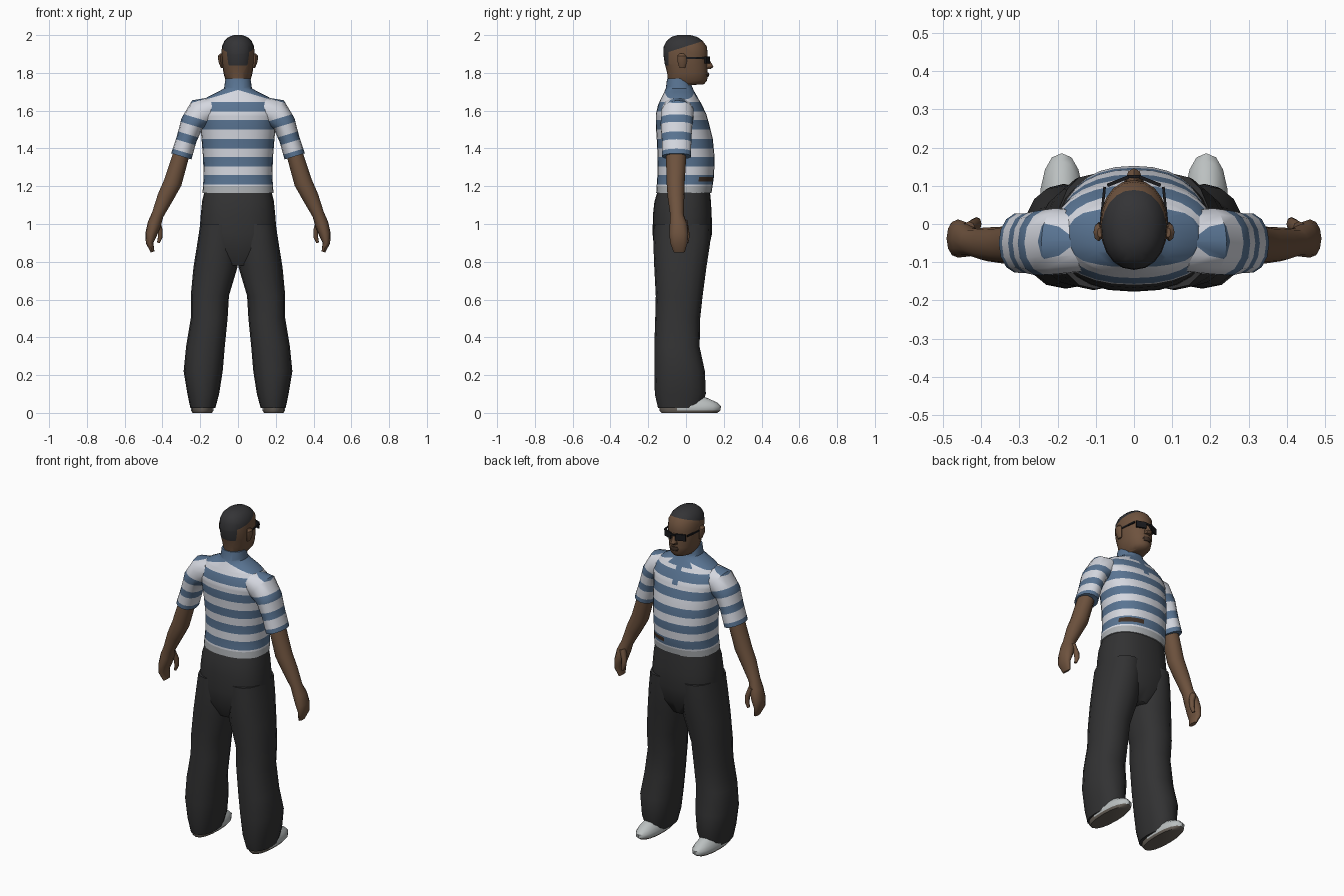
import bpy, bmesh, math
from mathutils import Vector

COLOURS = {
    "shirt_white": (0.66, 0.68, 0.74), "shirt_blue": (0.10, 0.175, 0.29),
    "hem_grey": (0.42, 0.44, 0.46), "skin": (0.155, 0.085, 0.048),
    "trouser_black": (0.032, 0.032, 0.033), "hair_black": (0.034, 0.034, 0.037),
    "shoe_grey": (0.50, 0.53, 0.53), "sole_brown": (0.14, 0.12, 0.10),
    "glasses_black": (0.01, 0.01, 0.012), "dark_brown": (0.05, 0.03, 0.02),
}
MATS = {}
for key, c in COLOURS.items():
    MATS[key] = bpy.data.materials.new(key)
    MATS[key].diffuse_color = (*c, 1)


def finish(name, bm, mats, rule=None, angle=40):
    """Turn a bmesh into a smooth object, colouring faces by rule(centre, normal)."""
    bmesh.ops.recalc_face_normals(bm, faces=bm.faces)
    if rule:
        for f in bm.faces:
            f.material_index = mats.index(rule(f.calc_center_median(), f.normal))
    me = bpy.data.meshes.new(name)
    bm.to_mesh(me)
    bm.free()
    for m in mats:
        me.materials.append(MATS[m])
    ob = bpy.data.objects.new(name, me)
    bpy.context.collection.objects.link(ob)
    bpy.ops.object.select_all(action='DESELECT')
    ob.select_set(True)
    bpy.context.view_layer.objects.active = ob
    bpy.ops.object.shade_smooth_by_angle(angle=math.radians(angle))
    return ob


def loft(frames, n, p):
    """Skin super-elliptic rings given as (centre, u axis, v axis)."""
    bm = bmesh.new()
    rows = []
    for c, u, v in frames:
        row = []
        for i in range(n):
            a = 2 * math.pi * i / n
            s = [math.copysign(abs(w) ** (2 / p), w) for w in (math.cos(a), math.sin(a))]
            row.append(bm.verts.new(c + u * s[0] + v * s[1]))
        rows.append(row)
    for r, q in zip(rows, rows[1:]):
        for i in range(n):
            j = (i + 1) % n
            bm.faces.new((r[i], r[j], q[j], q[i]))
    bm.faces.new(rows[0])
    bm.faces.new(rows[-1])
    return bm


def stack(rings, n=20, p=2.3, side=1):
    """Horizontal rings: (z, x0, x1, y0, y1)."""
    return loft([(Vector((side * (x0 + x1) / 2, (y0 + y1) / 2, z)),
                  Vector(((x1 - x0) / 2, 0, 0)), Vector((0, (y1 - y0) / 2, 0)))
                 for z, x0, x1, y0, y1 in rings], n, p)


def limb(rings, side, n=12, p=2.1):
    """Rings square to a path in the xz plane: (x, y, z, in-plane radius, y radius)."""
    cs = [Vector((side * r[0], r[1], r[2])) for r in rings]
    frames = []
    for i, r in enumerate(rings):
        t = cs[min(i + 1, len(cs) - 1)] - cs[max(i - 1, 0)]
        u = Vector((t.z, 0, -t.x)).normalized()
        frames.append((cs[i], u * r[3], Vector((0, r[4], 0))))
    return loft(frames, n, p)


def cut(bm, no, offset):
    no = Vector(no)
    bmesh.ops.bisect_plane(bm, geom=bm.verts[:] + bm.edges[:] + bm.faces[:], dist=1e-5,
                           plane_co=no * (offset / no.length_squared), plane_no=no)


def box(name, loc, size, mat, rot=(0, 0, 0)):
    bpy.ops.mesh.primitive_cube_add(size=1, location=loc, rotation=rot)
    ob = bpy.context.object
    ob.name, ob.scale = name, size
    ob.data.materials.append(MATS[mat])
    return ob


def sym(rings):
    return [(z, -w, w, a, b) for z, w, a, b in rings]


# Striped shirt body with collar, placket and hem
BANDS = [(c - 0.025, c + 0.025) for c in (1.235, 1.33, 1.425, 1.525, 1.62)]


def shirt_rule(c, n):
    if c.z + 0.3 * abs(c.x) > 1.71 or c.z > 1.71:
        return "shirt_blue"
    if c.y > 0 and c.z > 1.57 and (abs(c.x) < 0.018 or (c.z > 1.665 and abs(c.x) < 0.07)):
        return "shirt_blue"
    if 1.225 < c.z < 1.25 and 0.06 < c.x < 0.16 and c.y > 0.04:
        return "dark_brown"
    if c.z < 1.2:
        return "hem_grey"
    return "shirt_blue" if any(a < c.z < b for a, b in BANDS) else "shirt_white"


bm = stack(sym([
    (1.163, .188, -.158, .135), (1.25, .182, -.152, .148), (1.35, .185, -.150, .152),
    (1.45, .193, -.155, .142), (1.52, .200, -.160, .125), (1.58, .212, -.160, .108),
    (1.63, .200, -.148, .085), (1.67, .165, -.130, .062), (1.70, .105, -.115, .045),
    (1.718, .074, -.107, .036), (1.77, .066, -.100, .018)]), 28, 2.25)
for z in [1.2, 1.225, 1.25, 1.57, 1.665] + [e for b in BANDS for e in b]:
    cut(bm, (0, 0, 1), z)
for s in (1, -1):
    cut(bm, (0.3 * s, 0, 1), 1.71)
    cut(bm, (1, 0, 0), 0.018 * s)
finish("shirt_body", bm, ["shirt_white", "shirt_blue", "hem_grey", "dark_brown"], shirt_rule)

# Head with cropped hair
bm = stack(sym([
    (1.69, .058, -.088, .015), (1.735, .059, -.092, .026), (1.74, .050, -.092, .095),
    (1.76, .066, -.095, .112), (1.80, .077, -.100, .115), (1.85, .084, -.113, .114),
    (1.90, .088, -.120, .115), (1.94, .085, -.118, .110), (1.97, .072, -.102, .088),
    (1.99, .050, -.078, .060), (2.0, .022, -.045, .025)]), 20, 2.15)
cut(bm, (0, -0.32, 1), 1.94)
cut(bm, (0, 0, 1), 1.84)
cut(bm, (0, 1, 0), -0.092)
finish("head", bm, ["skin", "hair_black"], lambda c, n: "hair_black" if
       c.z - 0.32 * c.y > 1.94 or (c.y < -0.092 and c.z > 1.84) else "skin", 60)

# Nose, mouth
bm = stack([(1.82, -.020, .020, .09, .13), (1.832, -.021, .021, .09, .146),
            (1.86, -.012, .012, .09, .130), (1.885, -.008, .008, .09, .116)], 8, 2)
finish("nose", bm, ["skin"])
bm = stack([(1.778, -.024, .024, .09, .119), (1.79, -.028, .028, .09, .124),
            (1.803, -.024, .024, .09, .120)], 10, 2)
finish("mouth", bm, ["dark_brown"])

for s, label in ((1, "right"), (-1, "left")):
    # Ear
    bm = stack([(1.825, .078, .090, -.035, -.005), (1.86, .080, .104, -.045, .005),
                (1.89, .080, .106, -.045, .002), (1.902, .082, .096, -.035, -.01)], 8, 2, s)
    finish("ear_" + label, bm, ["skin"])
    # Sunglasses: lens and temple arm
    box("lens_" + label, (s * .042, .112, 1.868), (.060, .009, .038), "glasses_black",
        (0, 0, -s * 0.38))
    box("temple_arm_" + label, (s * .083, .035, 1.879), (.007, .125, .009), "glasses_black",
        (0, 0, s * 0.10))

    # Sleeve with slanted stripes
    def sleeve_rule(c, n):
        t = c.z - 0.3 * abs(c.x)
        blue = t < 1.295 or 1.35 < t < 1.395 or 1.45 < t < 1.495
        return "shirt_blue" if blue or c.z + 0.3 * abs(c.x) > 1.715 else "shirt_white"

    bm = limb([(.13, -.045, 1.612, .062, .080), (.195, -.045, 1.588, .082, .088),
               (.245, -.050, 1.53, .062, .086), (.272, -.050, 1.45, .054, .080),
               (.300, -.050, 1.358, .056, .079)], s, 14)
    for t in (1.295, 1.35, 1.395, 1.45, 1.495):
        cut(bm, (-0.3 * s, 0, 1), t)
    cut(bm, (0.3 * s, 0, 1), 1.715)
    finish("sleeve_" + label, bm, ["shirt_white", "shirt_blue"], sleeve_rule)

    # Arm and curled hand
    bm = limb([(.285, -.052, 1.42, .042, .055), (.315, -.053, 1.32, .045, .052),
               (.345, -.055, 1.22, .048, .048), (.385, -.053, 1.14, .043, .044),
               (.425, -.048, 1.05, .032, .036), (.443, -.040, 1.00, .036, .046),
               (.460, -.038, .945, .031, .050), (.468, -.038, .90, .020, .046),
               (.452, -.036, .852, .010, .030)], s)
    finish("arm_" + label, bm, ["skin"], angle=60)
    bm = limb([(.432, -.015, 1.02, .018, .022), (.412, .000, .965, .014, .017),
               (.412, .004, .93, .012, .014), (.422, .004, .90, .007, .009)], s, 8)
    finish("thumb_" + label, bm, ["skin"], angle=60)

    # Baggy trouser leg
    bm = stack([(1.0, .0, .20, -.170, .132), (.90, -.004, .215, -.173, .128),
                (.77, .003, .236, -.168, .108), (.62, .048, .250, -.160, .088),
                (.50, .055, .250, -.163, .075), (.35, .070, .275, -.168, .072),
                (.22, .081, .288, -.168, .100), (.10, .100, .268, -.165, .105),
                (.025, .120, .252, -.148, .080)], 16, 2.3, s)
    finish("trouser_leg_" + label, bm, ["trouser_black"], angle=50)

    # Shoe with brown underside
    bm = stack([(0, .138, .240, -.130, .165), (.012, .130, .248, -.140, .182),
                (.035, .130, .248, -.140, .185), (.055, .138, .240, -.135, .165),
                (.08, .150, .228, -.125, .110), (.10, .160, .218, -.115, .04)], 16, 2.3, s)
    finish("shoe_" + label, bm, ["shoe_grey", "sole_brown"],
           lambda c, n: "sole_brown" if c.z < 0.009 or (c.y < -0.02 and c.z < 0.04)
           else "shoe_grey")

# Sunglasses bridge
box("glasses_bridge", (0, .124, 1.878), (.034, .008, .009), "glasses_black")

# Trouser hips
bm = stack(sym([(.78, .10, -.130, .075), (.86, .19, -.168, .118), (.95, .205, -.177, .138),
                (1.05, .197, -.175, .136), (1.12, .190, -.167, .132),
                (1.18, .176, -.148, .126)]), 24, 2.4)
finish("trouser_hips", bm, ["trouser_black"], angle=60)
